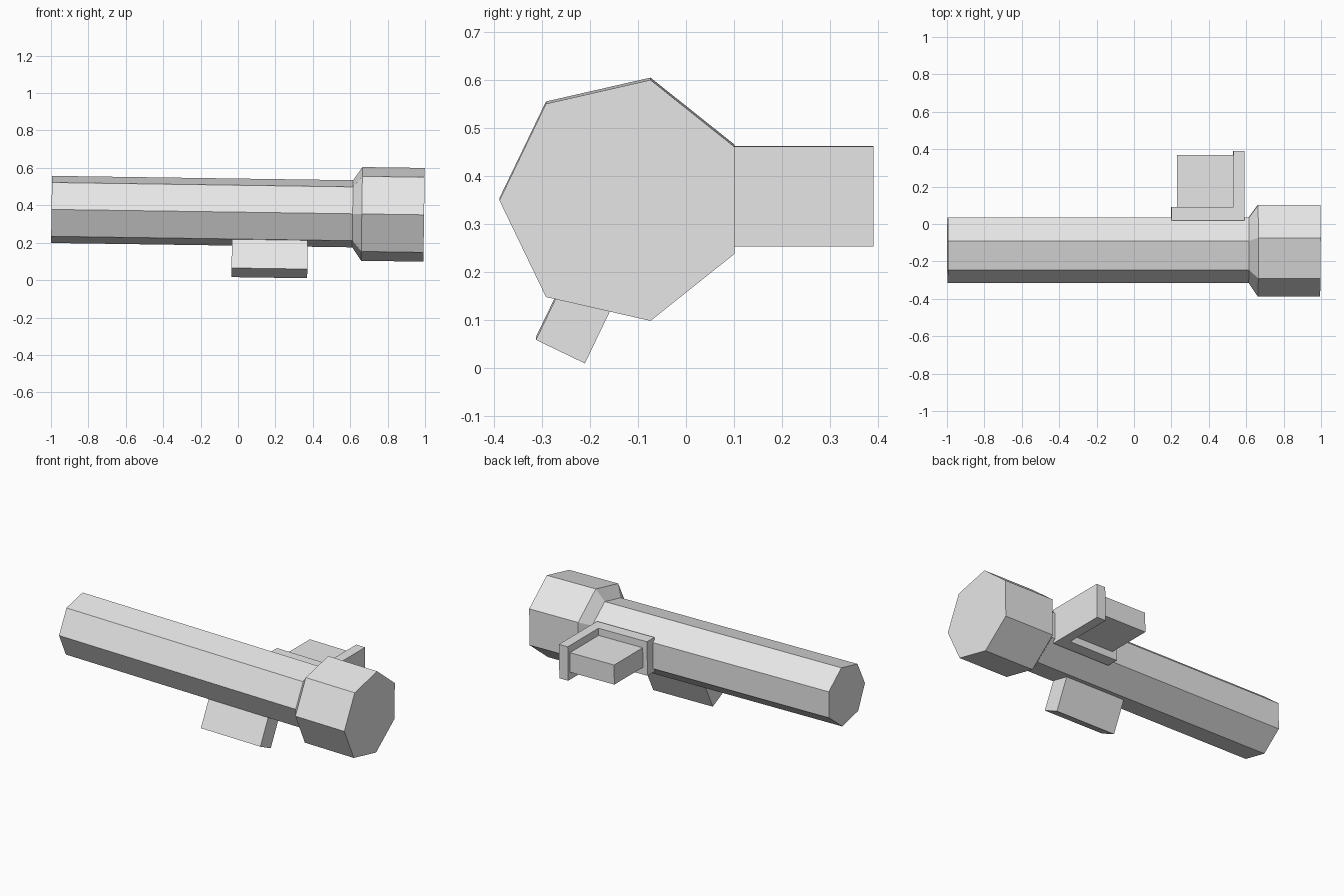
import bpy, bmesh, math
from mathutils import Matrix, Vector

SIDES = 7
# Shared frame: the tube axis runs along x and dips slightly towards the head
FRAME = Matrix.Translation((0, -0.131, 0.3635)) @ Matrix.Rotation(0.0145, 4, 'Y')

cube = bpy.data.objects.get("Cube")
if cube:
    bpy.data.objects.remove(cube, do_unlink=True)

grey = bpy.data.materials.new("light_grey")
grey.use_nodes = True
grey.diffuse_color = (0.8, 0.8, 0.8, 1)
grey.node_tree.nodes["Principled BSDF"].inputs["Base Color"].default_value = (0.8, 0.8, 0.8, 1)


def finish(name, bm, local=Matrix.Identity(4)):
    """Turn a bmesh into a flat-shaded object placed in the shared frame."""
    bmesh.ops.recalc_face_normals(bm, faces=bm.faces)
    mesh = bpy.data.meshes.new(name)
    bm.to_mesh(mesh)
    bm.free()
    mesh.materials.append(grey)
    obj = bpy.data.objects.new(name, mesh)
    obj.matrix_world = FRAME @ local
    bpy.context.collection.objects.link(obj)


def tube(name, profile):
    """Seven-sided solid along x from (x, radius) stations, one edge at -y."""
    bm = bmesh.new()
    rings = []
    for x, r in profile:
        angles = [math.pi + math.tau * i / SIDES for i in range(SIDES)]
        rings.append([bm.verts.new((x, r * math.cos(a), r * math.sin(a))) for a in angles])
    for a, b in zip(rings, rings[1:]):
        for i in range(SIDES):
            j = (i + 1) % SIDES
            bm.faces.new((a[i], a[j], b[j], b[i]))
    bm.faces.new(rings[0])
    bm.faces.new(rings[-1])
    finish(name, bm)


def prism(name, outline, half_height, local=Matrix.Identity(4)):
    """Extrude an (x, y) outline evenly above and below z = 0."""
    bm = bmesh.new()
    face = bm.faces.new([bm.verts.new((x, y, -half_height)) for x, y in outline])
    top = bmesh.ops.extrude_face_region(bm, geom=[face])["geom"]
    verts = [v for v in top if isinstance(v, bmesh.types.BMVert)]
    bmesh.ops.translate(bm, verts=verts, vec=Vector((0, 0, 2 * half_height)))
    finish(name, bm, local)


def rectangle(x0, x1, y0, y1):
    return [(x0, y0), (x1, y0), (x1, y1), (x0, y1)]


# Handle and flared head
tube("tube_handle_and_head", [(-0.997, 0.184), (0.613, 0.184), (0.662, 0.257), (0.995, 0.257)])

# Lower block, standing out from the facet under the handle
down = Matrix.Rotation(-math.pi / 2 - math.pi / SIDES, 4, 'X')
prism("lower_block", rectangle(-0.03, 0.375, 0.14, 0.348), 0.0565,
      down @ Matrix.Translation((0, 0, 0.023)))

# L-shaped bracket on the rear facet, with a smaller box nested in its corner
lift = Matrix.Translation((0, 0, 0.002))
prism("rear_bracket", [(0.2, 0.15), (0.59, 0.15), (0.59, 0.521), (0.53, 0.521),
                       (0.53, 0.222), (0.2, 0.222)], 0.104, lift)
prism("rear_box", rectangle(0.23, 0.54, 0.2, 0.5), 0.06, lift)
